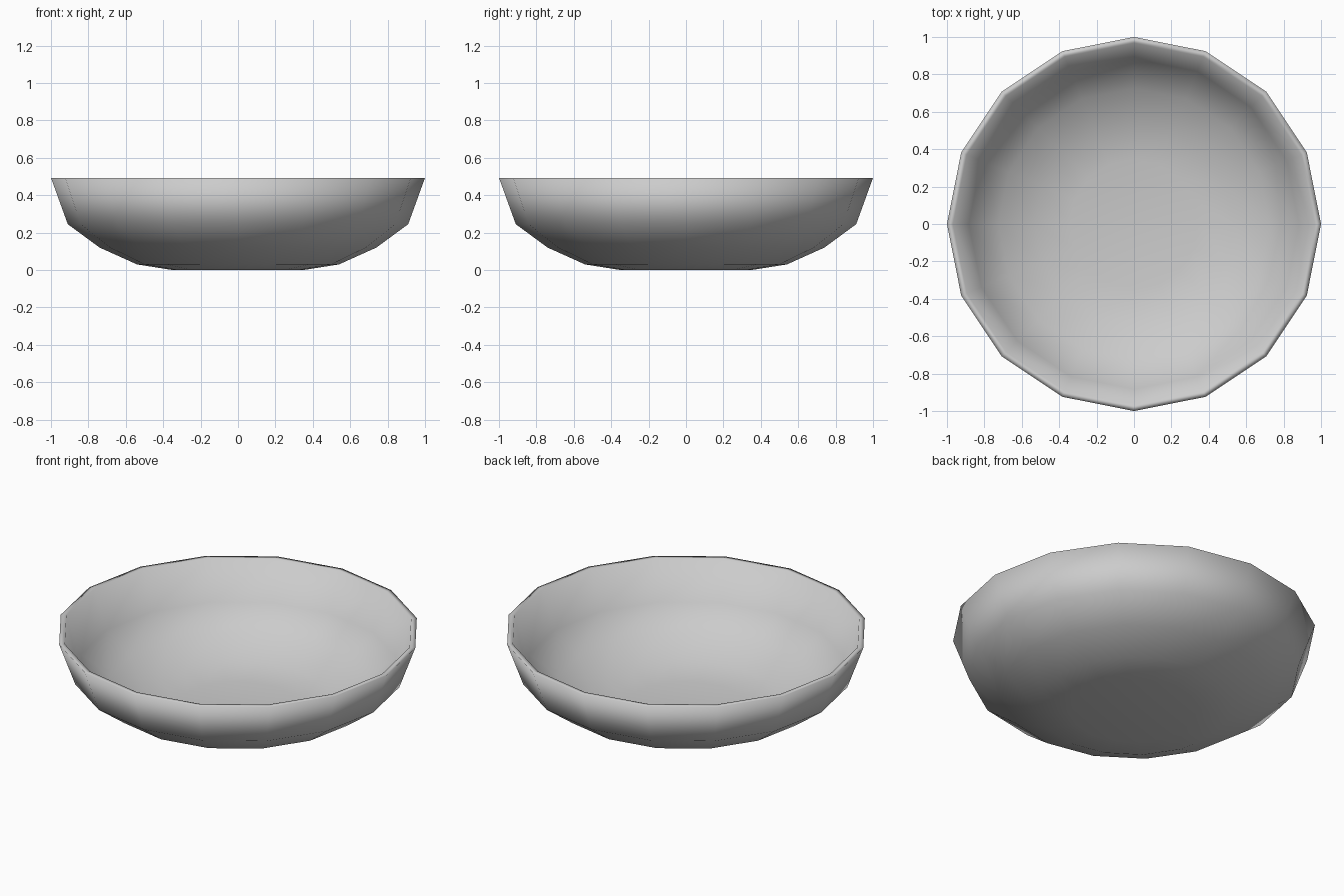
import bpy
import bmesh
from math import cos, sin, tau

cube = bpy.data.objects.get("Cube")
if cube:
    bpy.data.objects.remove(cube, do_unlink=True)

SIDES = 16

# One plain grey for the whole bowl
grey = bpy.data.materials.new("plain_grey")
grey.use_nodes = True
colour = (0.6, 0.6, 0.6, 1)
grey.diffuse_color = colour
grey.node_tree.nodes["Principled BSDF"].inputs["Base Color"].default_value = colour

# Closed bowl profile (radius, height): outside going up, rim, inside going down
outside = [(0.35, 0.0), (0.54, 0.03), (0.74, 0.12), (0.91, 0.245), (1.0, 0.493)]
inside = [(0.968, 0.493), (0.883, 0.265), (0.725, 0.147), (0.53, 0.06), (0.345, 0.03)]

bm = bmesh.new()
rings = [
    [bm.verts.new((r * cos(tau * i / SIDES), r * sin(tau * i / SIDES), z)) for i in range(SIDES)]
    for r, z in outside + inside
]
for low, high in zip(rings, rings[1:]):
    for i in range(SIDES):
        j = (i + 1) % SIDES
        bm.faces.new((low[i], low[j], high[j], high[i]))

# Flat centres as fans: underside and inner floor
for ring, z in ((rings[0], 0.0), (rings[-1], 0.03)):
    hub = bm.verts.new((0, 0, z))
    for i in range(SIDES):
        bm.faces.new((ring[i], ring[(i + 1) % SIDES], hub))

bmesh.ops.recalc_face_normals(bm, faces=bm.faces)
for face in bm.faces:
    face.smooth = True

mesh = bpy.data.meshes.new("bowl")
bm.to_mesh(mesh)
bm.free()
mesh.materials.append(grey)
bowl = bpy.data.objects.new("bowl", mesh)
bpy.context.collection.objects.link(bowl)
